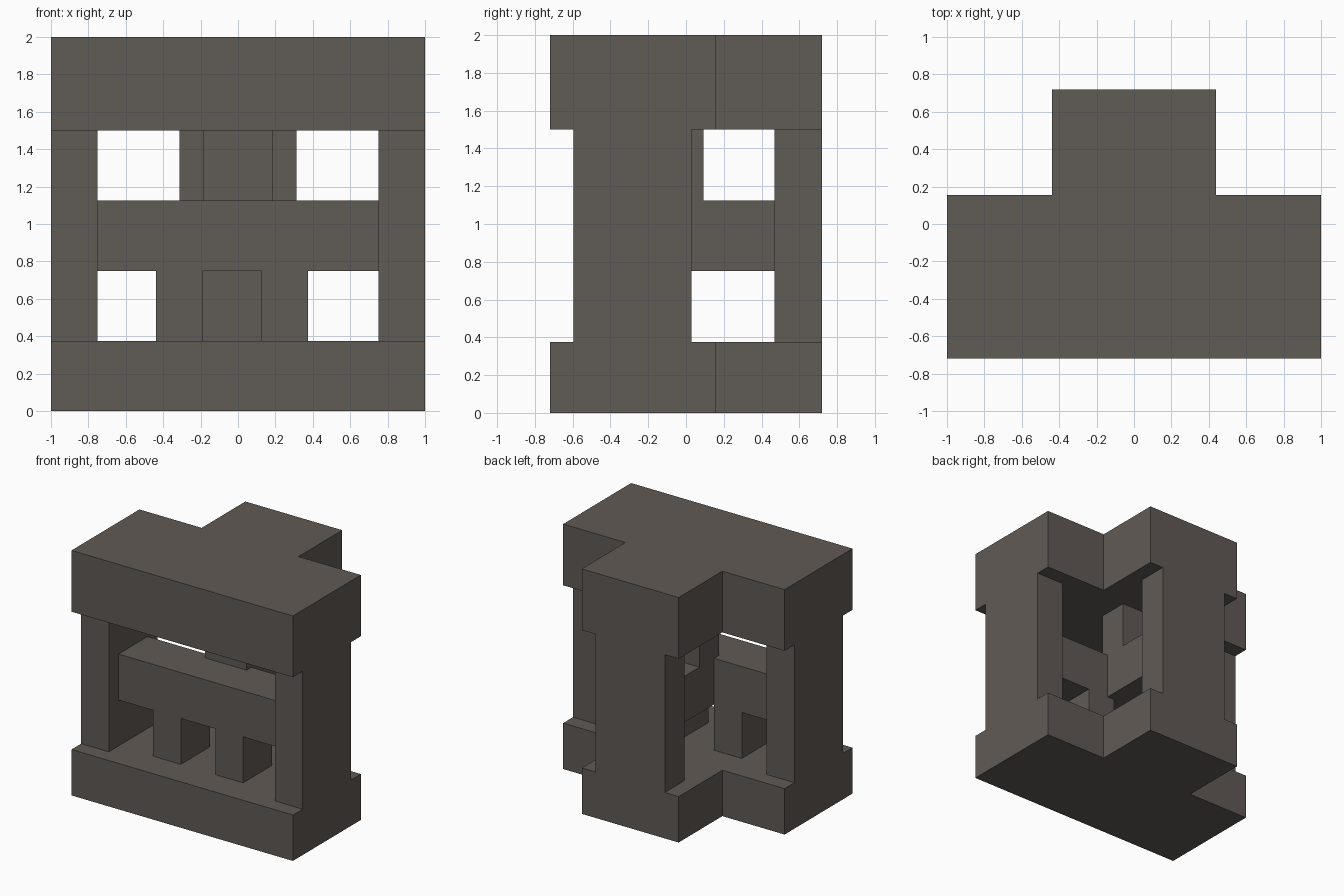
import bpy, bmesh, math

if "Cube" in bpy.data.objects:
    bpy.data.objects.remove(bpy.data.objects["Cube"])

stone = bpy.data.materials.new("warm grey stone")
stone.diffuse_color = (0.118, 0.103, 0.090, 1.0)
stone.use_nodes = True
stone.node_tree.nodes["Principled BSDF"].inputs["Base Color"].default_value = stone.diffuse_color


def prism(name, outline, z0, z1):
    """Extrude a flat outline between two heights."""
    bm = bmesh.new()
    face = bm.faces.new([bm.verts.new((x, y, z0)) for x, y in outline])
    top = bmesh.ops.extrude_face_region(bm, geom=[face])
    bmesh.ops.translate(bm, vec=(0, 0, z1 - z0),
                        verts=[v for v in top["geom"] if isinstance(v, bmesh.types.BMVert)])
    bmesh.ops.recalc_face_normals(bm, faces=bm.faces)
    mesh = bpy.data.meshes.new(name)
    bm.to_mesh(mesh)
    bm.free()
    mesh.materials.append(stone)
    obj = bpy.data.objects.new(name, mesh)
    bpy.context.collection.objects.link(obj)
    return obj


def box(name, x0, x1, y0, y1, z0, z1):
    return prism(name, [(x0, y0), (x1, y0), (x1, y1), (x0, y1)], z0, z1)


# Heights of the base slab, cross bar and roof slab
BASE, BAR0, BAR1, ROOF = 0.375, 0.75, 1.125, 1.5
IN = 0.1  # how far uprights run into the slabs before joining

# T-shaped slabs
half = [(0.4375, 0.72), (0.4375, 0.156), (1, 0.156), (1, -0.72)]
tee = half + [(-x, y) for x, y in reversed(half)]
body = prism("block_frame", tee, 0, BASE)
parts = [prism("roof_slab", tee, ROOF, 2)]

# Side pillars and back wall
for side, x0 in (("left", -1), ("right", 0.75)):
    parts.append(box(side + "_pillar", x0, x0 + 0.25, -0.595, 0.03, BASE - IN, ROOF + IN))
parts.append(box("back_wall", -0.3125, 0.3125, 0.468, 0.72, BASE - IN, ROOF + IN))

# Cross bar, its link to the back wall, and the post above
parts.append(box("cross_bar", -0.75, 0.75, -0.47, -0.095, BAR0, BAR1))
parts.append(box("link_beam", -0.1875, 0.1875, -0.2, 0.55, BAR0, BAR1))
parts.append(box("upper_post", -0.1875, 0.1875, -0.157, 0.093, BAR1 - IN, ROOF + IN))

# Two legs under the bar
for side, x0 in (("left", -0.4375), ("right", 0.125)):
    parts.append(box(side + "_leg", x0, x0 + 0.25, -0.47, -0.095, BASE - IN, BAR0 + IN))

# Join everything into one solid
for part in parts:
    mod = body.modifiers.new(part.name, "BOOLEAN")
    mod.operation = "UNION"
    mod.solver = "EXACT"
    mod.object = part
bpy.context.view_layer.update()
joined = bpy.data.meshes.new_from_object(
    body.evaluated_get(bpy.context.evaluated_depsgraph_get()))
body.modifiers.clear()
body.data = joined
for part in parts:
    bpy.data.objects.remove(part)

# Merge coplanar faces
bm = bmesh.new()
bm.from_mesh(joined)
bmesh.ops.remove_doubles(bm, verts=bm.verts, dist=0.0005)
bmesh.ops.dissolve_limit(bm, angle_limit=math.radians(1), verts=bm.verts, edges=bm.edges)
bm.to_mesh(joined)
bm.free()
